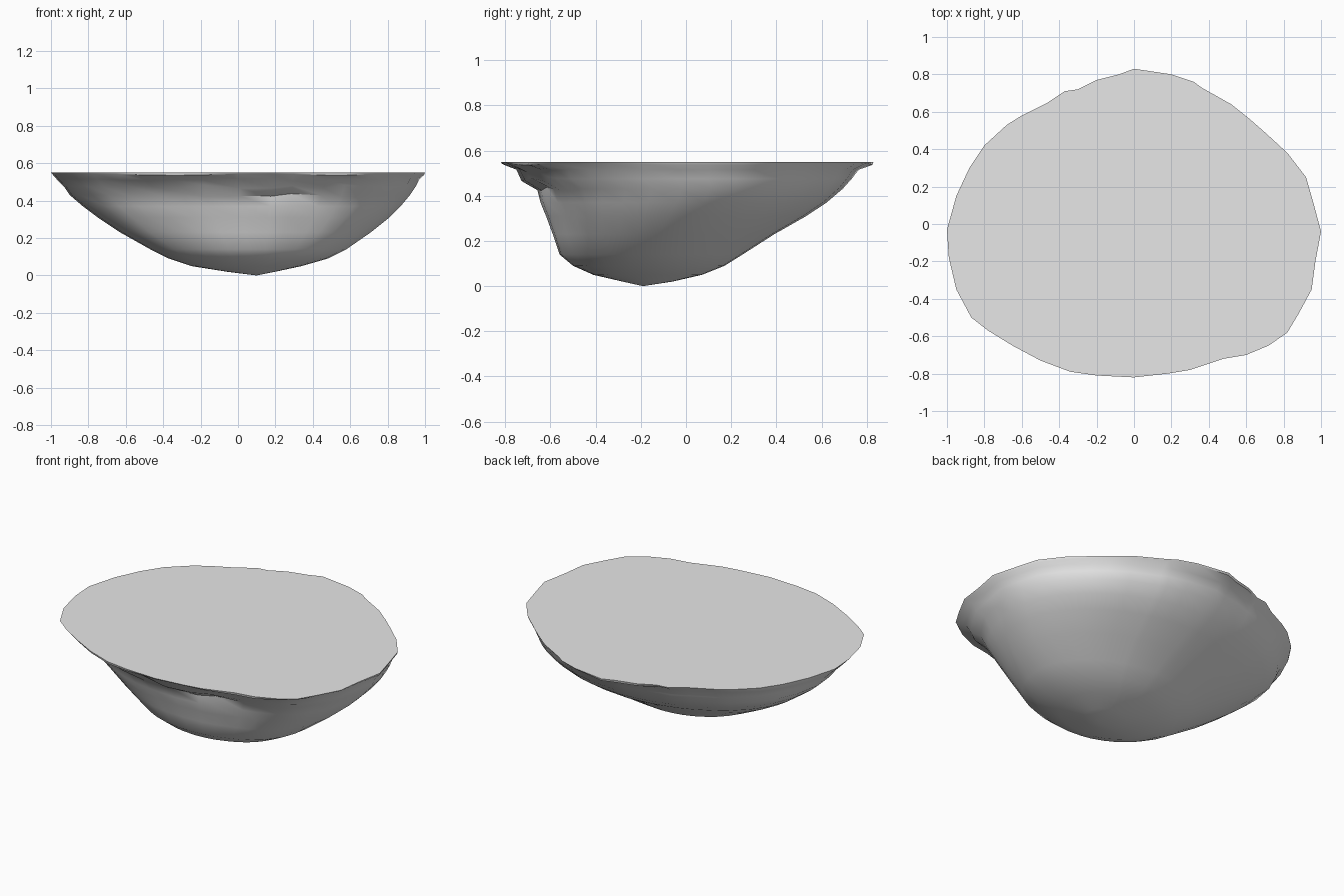
import bpy
import bmesh
import math
import random
from mathutils import Vector

random.seed(4)

default_cube = bpy.data.objects.get("Cube")
if default_cube:
    bpy.data.objects.remove(default_cube, do_unlink=True)


def make_material(name, colour):
    material = bpy.data.materials.new(name)
    material.use_nodes = True
    material.diffuse_color = colour
    shader = material.node_tree.nodes["Principled BSDF"]
    shader.inputs["Base Color"].default_value = colour
    shader.inputs["Roughness"].default_value = 0.8
    return material


# Irregular outline of the flat top
RIM = [
    (0, .83), (.2, .8), (.32, .76), (.36, .73), (.52, .64), (.62, .56),
    (.7, .49), (.82, .38), (.92, .25), (.96, .11), (1, -.04), (.97, -.2),
    (.95, -.35), (.88, -.48), (.82, -.58), (.72, -.65), (.6, -.7),
    (.48, -.72), (.3, -.78), (.18, -.8), (0, -.82), (-.2, -.81),
    (-.34, -.79), (-.5, -.73), (-.65, -.65), (-.78, -.57), (-.87, -.5),
    (-.95, -.35), (-.99, -.18), (-1, -.03), (-.95, .15), (-.88, .3),
    (-.8, .42), (-.68, .53), (-.6, .58), (-.46, .65), (-.37, .71),
    (-.3, .72), (-.2, .77), (-.08, .8),
]
TOP = 0.55
DEPTH = 0.825

# Belly cross-sections: height, then left, right, front and back extents
SECTIONS = [
    (.02, -.06, .2, -.28, -.06),
    (.05, -.25, .34, -.41, .07),
    (.09, -.37, .48, -.5, .17),
    (.14, -.47, .58, -.56, .25),
    (.23, -.63, .71, -.59, .39),
    (.31, -.75, .81, -.62, .53),
    (.37, -.83, .87, -.645, .62),
    (.43, -.9, .92, -.66, .69),
    (.475, -.93, .95, -.73, .73),
    (.515, -.97, .97, -.75, .76),
]


def section_ring(bm, section):
    """Fit the outline into a section's extents, rounder towards the base."""
    height, left, right, front, back = section
    ring = []
    for x, y in RIM:
        outline = Vector((x, y / DEPTH))
        fade = 4 if outline.length < 1 else 1
        roundness = 1 - (height / TOP) ** fade
        outline = outline.lerp(outline.normalized(), roundness)
        position = Vector((
            (left + right) / 2 + outline.x * (right - left) / 2,
            (front + back) / 2 + outline.y * (back - front) / 2,
            height,
        ))
        # Broken ledges under the overhanging front lip
        if height > 0.4 and y < -0.6:
            position.y += random.uniform(-0.01, 0.01)
            position.z += random.uniform(-0.012, 0.012)
        ring.append(bm.verts.new(position))
    return ring


def bridge(bm, lower, upper):
    count = len(lower)
    for i in range(count):
        j = (i + 1) % count
        bm.faces.new((lower[i], upper[i], upper[j], lower[j]))


# Rock body: pointed base, rounded belly, flared lip and flat top
bm = bmesh.new()
rings = [section_ring(bm, section) for section in SECTIONS]

lip = []
for x, y in RIM:
    drop = 0.01 + 0.005 * math.sin(7 * x + 3 * y)
    lip.append(bm.verts.new((x * 0.995, y * 0.995, TOP - drop)))
rings.append(lip)
rings.append([bm.verts.new((x, y, TOP)) for x, y in RIM])

for lower, upper in zip(rings, rings[1:]):
    bridge(bm, lower, upper)

tip = bm.verts.new((0.1, -0.19, 0))
first = rings[0]
for i, vert in enumerate(first):
    bm.faces.new((tip, vert, first[(i + 1) % len(first)]))
bm.faces.new(rings[-1])
bmesh.ops.recalc_face_normals(bm, faces=bm.faces[:])

mesh = bpy.data.meshes.new("rock_body")
bm.to_mesh(mesh)
bm.free()

rock_body = bpy.data.objects.new("rock_body", mesh)
bpy.context.collection.objects.link(rock_body)
mesh.materials.append(make_material("stone_grey", (0.8, 0.8, 0.8, 1)))

# Soft belly with a crisp top edge
bpy.ops.object.select_all(action="DESELECT")
rock_body.select_set(True)
bpy.context.view_layer.objects.active = rock_body
bpy.ops.object.shade_smooth_by_angle(angle=math.radians(40))
